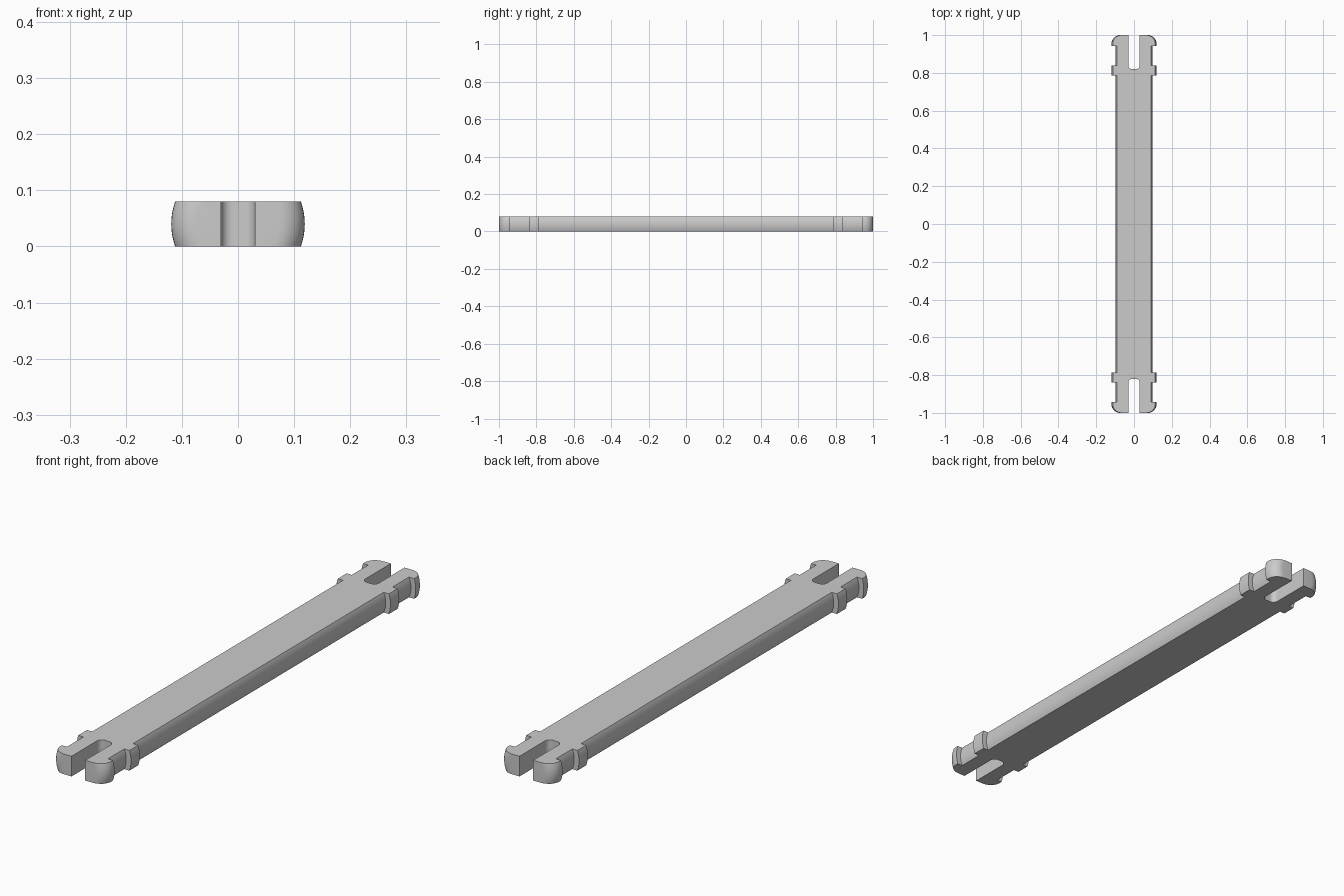
import bpy
import bmesh
from math import sin, cos, pi, radians
from mathutils import Vector, Matrix

THICK = 0.08          # height of the flattened pin
MID = THICK / 2

if "Cube" in bpy.data.objects:
    bpy.data.objects.remove(bpy.data.objects["Cube"], do_unlink=True)

grey = bpy.data.materials.new("plain_grey")
grey.use_nodes = True
grey.diffuse_color = (0.6, 0.6, 0.6, 1)
grey.node_tree.nodes["Principled BSDF"].inputs["Base Color"].default_value = (0.6, 0.6, 0.6, 1)


def finish(bm, name):
    bmesh.ops.recalc_face_normals(bm, faces=bm.faces[:])
    mesh = bpy.data.meshes.new(name)
    bm.to_mesh(mesh)
    bm.free()
    mesh.materials.append(grey)
    obj = bpy.data.objects.new(name, mesh)
    bpy.context.collection.objects.link(obj)
    return obj


def arc(cx, cy, r, start, end, steps=8):
    angles = [radians(start + (end - start) * i / steps) for i in range(steps + 1)]
    return [(cx + r * cos(a), cy + r * sin(a)) for a in angles]


# Turned body: half profile as (radius, y), mirrored to the other end
shaft, collar, fillet = 0.098, 0.119, 0.045
half = [(shaft, 0.785), (collar, 0.785), (collar, 0.84), (shaft, 0.84),
        (shaft, 0.943), (collar, 0.943)]
half += arc(collar - fillet, 1 - fillet, fillet, 0, 90) + [(0, 1)]
profile = [(r, -y) for r, y in reversed(half)] + half

bm = bmesh.new()
verts = [bm.verts.new((r, y, MID)) for r, y in profile]
edges = [bm.edges.new(pair) for pair in zip(verts, verts[1:])]
bmesh.ops.spin(bm, geom=verts + edges, cent=(0, 0, MID), axis=(0, 1, 0),
               angle=2 * pi, steps=96, use_merge=True)
bmesh.ops.remove_doubles(bm, verts=bm.verts[:], dist=1e-5)
pin = finish(bm, "double_ended_pin")

# Slab that keeps only the flat middle of the turned body
bm = bmesh.new()
bmesh.ops.create_cube(bm, size=1, matrix=Matrix.Translation((0, 0, MID))
                      @ Matrix.Diagonal((0.4, 2.4, THICK, 1)))
slab = finish(bm, "slab_cutter")


# Rounded slots that split each end into two prongs
def slot_cutter(name, side):
    w, inner, r = 0.03, 0.82, 0.02
    outline = [(w, 1.1), (-w, 1.1)]
    outline += arc(-w + r, inner + r, r, 180, 270) + arc(w - r, inner + r, r, 270, 360)
    bm = bmesh.new()
    face = bm.faces.new([bm.verts.new((x, side * y, -0.1)) for x, y in outline])
    top = bmesh.ops.extrude_face_region(bm, geom=[face])["geom"]
    bmesh.ops.translate(bm, vec=Vector((0, 0, 0.3)),
                        verts=[v for v in top if isinstance(v, bmesh.types.BMVert)])
    return finish(bm, name)


cutters = [(slab, 'INTERSECT'),
           (slot_cutter("front_slot_cutter", -1), 'DIFFERENCE'),
           (slot_cutter("back_slot_cutter", 1), 'DIFFERENCE')]
for cutter, operation in cutters:
    mod = pin.modifiers.new(cutter.name, 'BOOLEAN')
    mod.object, mod.operation, mod.solver = cutter, operation, 'EXACT'

# Bake the cuts and drop the cutters
depsgraph = bpy.context.evaluated_depsgraph_get()
result = bpy.data.meshes.new_from_object(pin.evaluated_get(depsgraph))
pin.modifiers.clear()
pin.data = result
pin.data.name = pin.name
for cutter, _ in cutters:
    bpy.data.objects.remove(cutter, do_unlink=True)

# Smooth curved sides with crisp cut edges
bpy.ops.object.select_all(action='DESELECT')
pin.select_set(True)
bpy.context.view_layer.objects.active = pin
bpy.ops.object.shade_smooth_by_angle(angle=radians(30))
